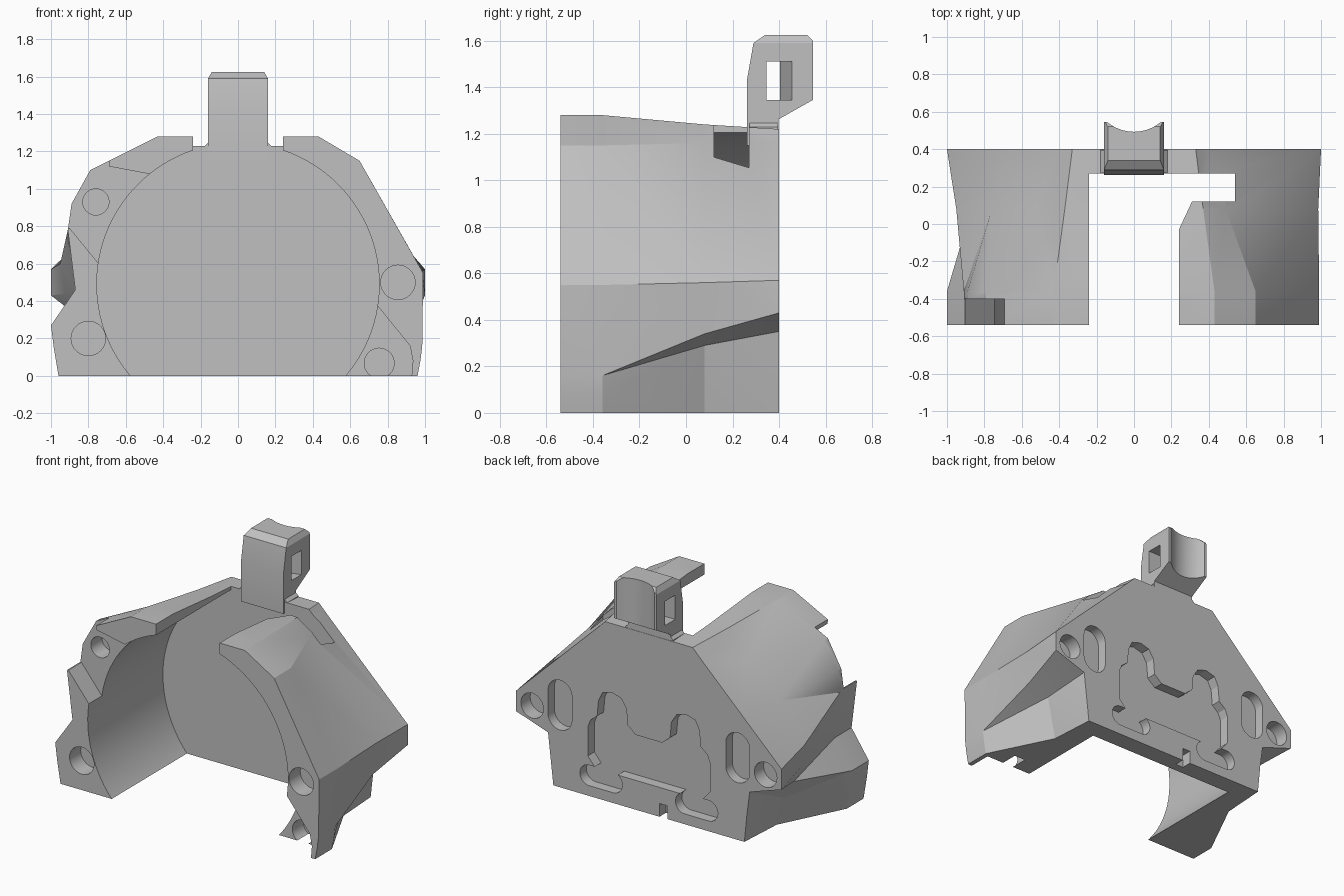
import bpy, bmesh, math

if "Cube" in bpy.data.objects:
    bpy.data.objects.remove(bpy.data.objects["Cube"])

grey = bpy.data.materials.new("plain grey")
grey.use_nodes = True
COLOUR = (0.53, 0.53, 0.53, 1)
grey.diffuse_color = COLOUR
grey.node_tree.nodes["Principled BSDF"].inputs["Base Color"].default_value = COLOUR

FRONT, PLATE, BACK = -0.54, 0.27, 0.40


def loft(name, rings):
    """Skin closed rings of 3D points and cap both ends."""
    bm = bmesh.new()
    loops = [[bm.verts.new(p) for p in ring] for ring in rings]
    n = len(loops[0])
    for lo, hi in zip(loops, loops[1:]):
        for i in range(n):
            j = (i + 1) % n
            bm.faces.new((lo[i], lo[j], hi[j], hi[i]))
    bm.faces.new(loops[0][::-1])
    bm.faces.new(loops[-1])
    bm.normal_update()
    bmesh.ops.triangulate(bm, faces=bm.faces[:])
    bmesh.ops.recalc_face_normals(bm, faces=bm.faces[:])
    mesh = bpy.data.meshes.new(name)
    bm.to_mesh(mesh)
    bm.free()
    mesh.materials.append(grey)
    obj = bpy.data.objects.new(name, mesh)
    bpy.context.collection.objects.link(obj)
    return obj


def prism(name, pts, a, b, axis="y"):
    """Extrude a 2D outline from a to b along one axis."""
    place = {"x": lambda u, v, w: (w, u, v),
             "y": lambda u, v, w: (u, w, v),
             "z": lambda u, v, w: (u, v, w)}[axis]
    return loft(name, [[place(u, v, w) for u, v in pts] for w in (a, b)])


def arc(x, z, r, start=0, end=360, n=32):
    step = math.radians(end - start) / n
    t0 = math.radians(start)
    return [(x + r * math.cos(t0 + step * i), z + r * math.sin(t0 + step * i))
            for i in range(n if end - start == 360 else n + 1)]


def slot(x, z, half_w, half_h):
    """Rounded slot outline, long either way."""
    r = min(half_w, half_h)
    if half_w > half_h:
        d = half_w - r
        return arc(x + d, z, r, -90, 90, 16) + arc(x - d, z, r, 90, 270, 16)
    d = half_h - r
    return arc(x, z + d, r, 0, 180, 16) + arc(x, z - d, r, 180, 359.9, 16)


def volume(mesh):
    bm = bmesh.new()
    bm.from_mesh(mesh)
    result = bm.calc_volume()
    bm.free()
    return result


def cut(target, tool):
    """Subtract tool, changing solver if the removed volume is impossible."""
    before, limit = volume(target.data), volume(tool.data)
    bpy.context.view_layer.objects.active = target
    for solver in ("EXACT", "MANIFOLD", "FLOAT"):
        original = target.data.copy()
        mod = target.modifiers.new("cut", "BOOLEAN")
        mod.object, mod.operation, mod.solver = tool, "DIFFERENCE", solver
        bpy.ops.object.modifier_apply(modifier=mod.name)
        removed = before - volume(target.data)
        if target.data.polygons and -1e-4 < removed < limit + 1e-4:
            break
        target.data = original
    bpy.data.objects.remove(tool)


# Outer shell: left outline runs bottom to top, right outline top to bottom
left_front = [(.96, 0), (.975, .08), (.985, .16), (.99, .55), (.65, 1.15), (.43, 1.28)]
left_mid = [(.74, 0), (.80, .29), (.96, .34), (.985, .56), (.49, 1.16), (.37, 1.24)]
left_back = [(.72, 0), (.76, .35), (1, .43), (1, .57), (.39, 1.16), (.33, 1.22)]
right_front = [(-.43, 1.28), (-.79, 1.10), (-.89, .92), (-.91, .78),
               (-.87, .46), (-1, .27), (-.985, .15), (-.96, 0)]
right_mid = [(-.37, 1.24), (-.53, 1.08), (-.76, .85), (-.95, .60),
             (-.92, .44), (-.87, .33), (-.80, .20), (-.74, 0)]
right_back = [(-.33, 1.22), (-.42, 1.13), (-.70, .86), (-1, .57),
              (-1, .43), (-.76, .35), (-.74, .20), (-.72, 0)]
front_ring = left_front + right_front
stations = [(FRONT, front_ring), (-.36, front_ring),
            (.08, left_mid + right_mid), (BACK, left_back + right_back)]
housing = loft("housing", [[(x, y, z) for x, z in ring] for y, ring in stations])

# Bore with the open slot above it, and the side window
edge = math.degrees(math.acos(.24 / .755))
cut(housing, prism("bore", arc(0, .49, .755, 180 - edge, 360 + edge, 96)
                   + [(.24, 2), (-.24, 2)], -.8, PLATE))
cut(housing, prism("window", [(.2, -.03), (.24, -.03), (.31, .12), (.54, .12),
                              (.54, PLATE + .001), (.2, PLATE + .001)], .94, 2, "z"))

# Stepped-back front areas around the upper right and lower left screw holes
cut(housing, prism("upper_step", [(-.45, 1.075), (-.69, 1.12), (-.70, 1.4), (-1.2, 1.4),
                                  (-1.2, .82), (-.9, .79), (-.72, .57)], -.8, -.40))
cut(housing, prism("lower_step", [(.70, .43), (.75, .37), (.92, .16), (.935, .08),
                                  (.92, -.1), (.5, -.1), (.5, .3)], -.8, -.38))

# Screw holes in the front
for x, z, r, y in [(-.76, .93, .07, -.40), (.855, .5, .092, FRONT),
                   (-.80, .20, .092, FRONT), (.755, .068, .08, -.38)]:
    cut(housing, prism("screw_hole", arc(x, z, r), -.8, y + .12))

# Pockets in the back, mirrored
for s in (-1, 1):
    cut(housing, prism("ear_hole", arc(s * .88, .5, .085), BACK - .1, .6))
    cut(housing, prism("tall_pocket", slot(s * .67, .56, .09, .17), BACK - .07, .6))
    cut(housing, prism("low_pocket", slot(s * .36, .14, .16, .07), BACK - .07, .6))
half = [(.40, .20), (.46, .27), (.46, .47), (.44, .52), (.39, .56), (.38, .67),
        (.35, .73), (.28, .75), (.21, .73), (.17, .67), (.16, .56), (.10, .51)]
cut(housing, prism("centre_pocket", half + [(-x, z) for x, z in half[::-1]],
                   BACK - .07, .6))
cut(housing, prism("bottom_notch", [(-.14, -.1), (-.08, -.1), (-.08, .09), (-.14, .09)],
                   BACK - .07, .6))

# Top tab with chamfered head, waisted window and hollow back
tab = prism("top_tab", [(.262, 1.15), (.262, 1.43), (.29, 1.59), (.34, 1.625), (.52, 1.625),
                        (.545, 1.60), (.545, 1.345), (.398, 1.262), (.398, 1.15)],
            -.16, .16, "x")
cut(tab, prism("tab_window", [(-.3, .345), (.3, .345), (.3, .48), (.16, .455), (0, .405),
                              (-.16, .455), (-.3, .48)], 1.345, 1.51, "z"))
cut(tab, prism("tab_hollow", arc(0, .715, .222, n=64), 1.27, 1.8, "z"))
for s in (-1, 1):
    cut(tab, prism("tab_chamfer", [(s * .16, 1.59), (s * .3, 1.59), (s * .3, 1.7),
                                   (s * .12, 1.66)], 0, .8))

# Small gussets where the tab meets the housing
for s in (-1, 1):
    prism("tab_gusset_" + ("left" if s > 0 else "right"),
          [(s * .155, 1.20), (s * .18, 1.20), (s * .18, 1.228), (s * .155, 1.25)],
          .272, .395)

for obj in (housing, tab):
    bpy.ops.object.select_all(action="DESELECT")
    obj.select_set(True)
    bpy.context.view_layer.objects.active = obj
    bpy.ops.object.shade_smooth_by_angle(angle=math.radians(20))
